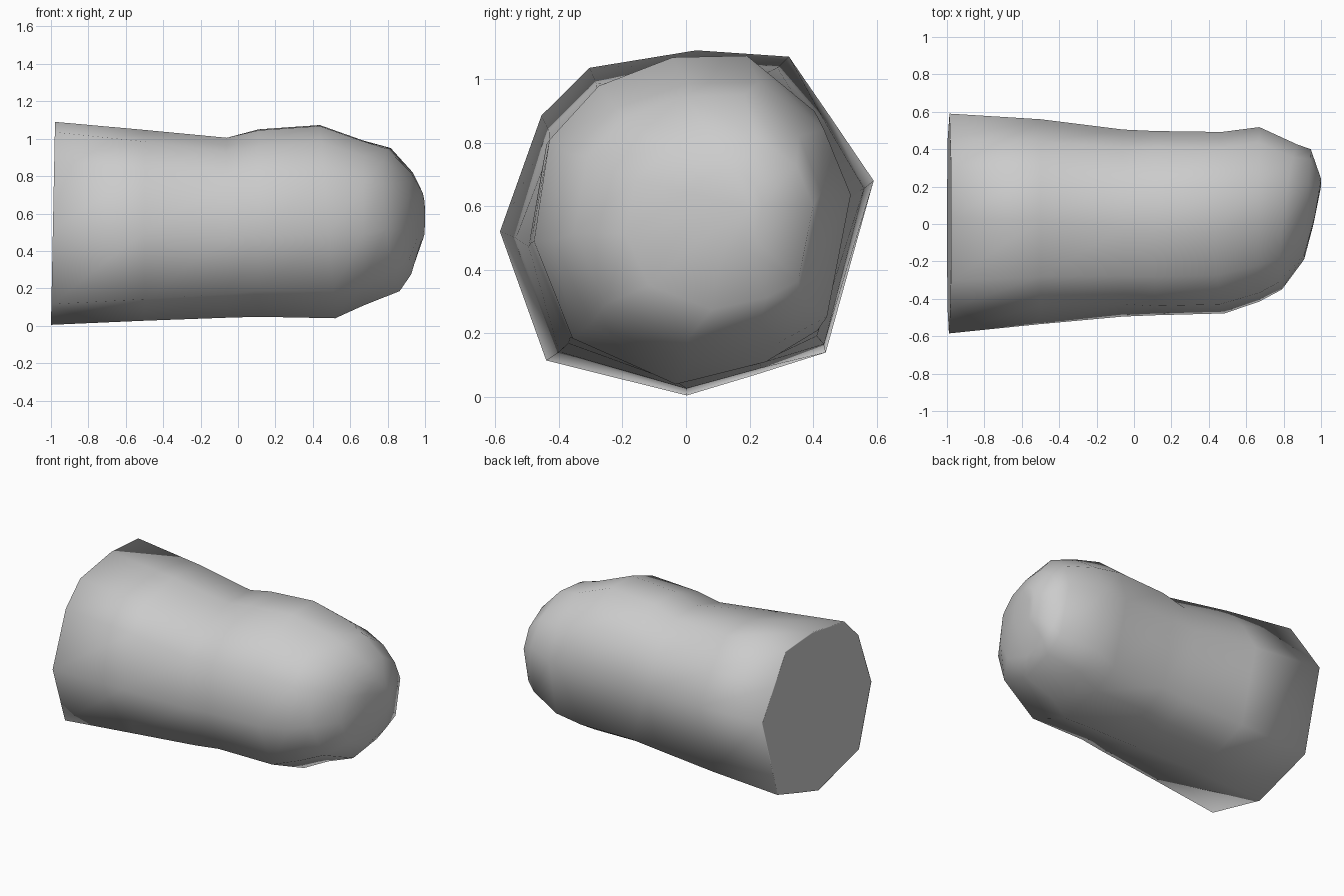
import bpy, bmesh

cube = bpy.data.objects.get("Cube")
if cube:
    bpy.data.objects.remove(cube, do_unlink=True)

grey = bpy.data.materials.new("plain_grey")
grey.use_nodes = True
COLOR = (0.6, 0.6, 0.6, 1.0)
grey.diffuse_color = COLOR
grey.node_tree.nodes["Principled BSDF"].inputs["Base Color"].default_value = COLOR

# Cross-sections (y, z): flared flat end and rounder body
rim = [(.03, 1.09), (.32, 1.07), (.45, .88), (.585, .68), (.435, .14), (.215, .07),
       (0, .005), (-.44, .115), (-.585, .52), (-.455, .885), (-.305, 1.035)]
body = [(-.04, 1.07), (.2, 1.075), (.42, .9), (.51, .66), (.43, .21), (.26, .11),
        (-.03, .04), (-.365, .185), (-.49, .49), (-.44, .81), (-.28, .98)]

# Rings along the length: x, lean by y, lean by z, blend to body, y range, z range
rings = [
    (-1, 0, .02, 0, -.585, .59, .005, 1.09),
    (-.5, 0, 0, .3, -.535, .56, .027, 1.047),
    (-.06, 0, 0, .75, -.495, .505, .043, 1.005),
    (.11, 0, 0, 1, -.488, .497, .048, 1.05),
    (.523, 0, -.08, 1, -.478, .492, .04, 1.073),
    (.67, 0, 0, 1, -.415, .518, .108, .99),
    (.88, .12, -.09, 1, -.35, .425, .185, .95),
    (.921, .06, 0, 1, -.19, .4, .275, .82),
    (.96, .17, 0, 1, 0, .24, .45, .71),
]


def fit(value, low, high, new_low, new_high):
    return new_low + (value - low) / (high - low) * (new_high - new_low)


bm = bmesh.new()
loops = []
for x, lean_y, lean_z, blend, y0, y1, z0, z1 in rings:
    pts = [(a[0] + (b[0] - a[0]) * blend, a[1] + (b[1] - a[1]) * blend)
           for a, b in zip(rim, body)]
    ys, zs = [p[0] for p in pts], [p[1] for p in pts]
    loop = []
    for y, z in pts:
        y = fit(y, min(ys), max(ys), y0, y1)
        z = fit(z, min(zs), max(zs), z0, z1)
        loop.append(bm.verts.new((x + lean_y * y + lean_z * z, y, z)))
    loops.append(loop)

# Side walls
for a, b in zip(loops, loops[1:]):
    for i in range(len(a)):
        j = (i + 1) % len(a)
        bm.faces.new((a[i], a[j], b[j], b[i]))

# Flat end and blunt nose
flat_end = bm.faces.new(loops[0])
nose = bm.verts.new((1, .2, .59))
for i, v in enumerate(loops[-1]):
    bm.faces.new((v, loops[-1][(i + 1) % len(body)], nose))
bmesh.ops.recalc_face_normals(bm, faces=bm.faces)

# A thin border keeps the flat end evenly shaded under smooth shading
bmesh.ops.inset_individual(bm, faces=[flat_end], thickness=.008)
for face in bm.faces:
    face.smooth = True

mesh = bpy.data.meshes.new("rounded_body")
bm.to_mesh(mesh)
bm.free()
mesh.materials.append(grey)
obj = bpy.data.objects.new("rounded_body", mesh)
bpy.context.collection.objects.link(obj)
